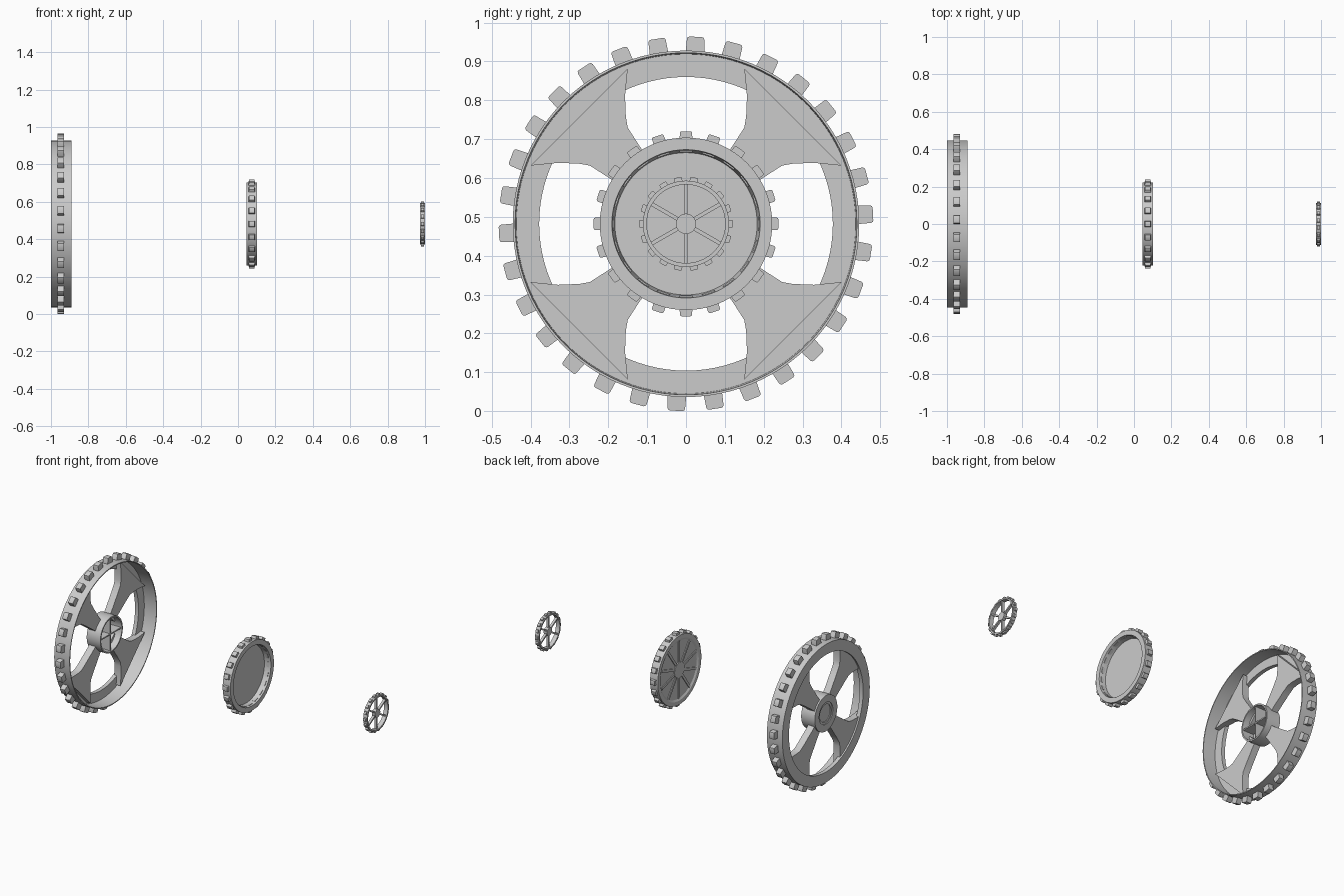
import bpy, bmesh
from math import pi, cos, sin, radians
from mathutils import Matrix, Vector

cube = bpy.data.objects.get("Cube")
if cube:
    bpy.data.objects.remove(cube, do_unlink=True)

CENTRE_Z = 0.482

grey = bpy.data.materials.new("plain_grey")
grey.use_nodes = True
grey.diffuse_color = (0.6, 0.6, 0.6, 1)
grey.node_tree.nodes["Principled BSDF"].inputs["Base Color"].default_value = (0.6, 0.6, 0.6, 1)


def finish(bm, name, x):
    """Turn a bmesh into a named, shaded object on the shared axle line."""
    bmesh.ops.remove_doubles(bm, verts=bm.verts, dist=1e-5)
    bmesh.ops.recalc_face_normals(bm, faces=bm.faces)
    mesh = bpy.data.meshes.new(name)
    bm.to_mesh(mesh)
    bm.free()
    mesh.materials.append(grey)
    ob = bpy.data.objects.new(name, mesh)
    ob.location = (x, 0, CENTRE_Z)
    bpy.context.collection.objects.link(ob)
    bpy.ops.object.select_all(action='DESELECT')
    ob.select_set(True)
    bpy.context.view_layer.objects.active = ob
    bpy.ops.object.shade_smooth_by_angle(angle=radians(30))


def lathe(name, x, profile, steps=72):
    """Spin a closed (radius, x) outline around the x axis."""
    bm = bmesh.new()
    rings = []
    for i in range(steps):
        a = 2 * pi * i / steps
        rings.append([bm.verts.new((px, r * sin(a), r * cos(a))) for r, px in profile])
    n = len(profile)
    for i in range(steps):
        p, q = rings[i], rings[(i + 1) % steps]
        for j in range(n):
            k = (j + 1) % n
            bm.faces.new((p[j], p[k], q[k], q[j]))
    finish(bm, name, x)


def disc(name, x, radius, x0, x1):
    lathe(name, x, [(0, x0), (radius, x0), (radius, x1), (0, x1)])


def treads(name, x, count, r0, r1, width, depth, offset=0.0):
    """Ring of slightly tapered blocks with chamfered outer corners."""
    bm = bmesh.new()
    for i in range(count):
        turn = Matrix.Rotation(-radians(offset) - 2 * pi * i / count, 4, 'X')
        block = bmesh.ops.create_cube(bm, size=1)["verts"]
        top = [v for v in block if v.co.z > 0]
        for v in block:
            taper = 0.93 if v in top else 1.0
            v.co = Vector((v.co.x * depth * taper, v.co.y * width * taper,
                           r1 if v in top else r0))
        corners = [e for e in bm.edges if e.verts[0] in top and e.verts[1] in top
                   and abs(e.verts[0].co.y - e.verts[1].co.y) < width / 10]
        made = bmesh.ops.bevel(bm, geom=corners, offset=width * 0.13, segments=2,
                               profile=0.5, affect='EDGES')["verts"]
        verts = {v for v in block if v.is_valid} | set(made)
        bmesh.ops.transform(bm, matrix=turn, verts=list(verts))
    finish(bm, name, x)


def spokes(name, x, count, half_outline, x0, x1, offset=0.0):
    """Extruded (distance, half width) arms repeated around the axle."""
    bm = bmesh.new()
    outline = half_outline + [(u, -v) for u, v in reversed(half_outline)]
    for i in range(count):
        a = radians(offset) + 2 * pi * i / count
        pts = [(u * sin(a) + v * cos(a), u * cos(a) - v * sin(a)) for u, v in outline]
        face = bm.faces.new([bm.verts.new((x0, y, z)) for y, z in pts])
        ext = bmesh.ops.extrude_face_region(bm, geom=[face], use_keep_orig=True)
        moved = [g for g in ext["geom"] if isinstance(g, bmesh.types.BMVert)]
        bmesh.ops.translate(bm, verts=moved, vec=(x1 - x0, 0, 0))
    finish(bm, name, x)


# Large wheel: thin tyre wall with a flange on its outer side
X = -0.945
lathe("large_rim", X, [(0.446, -0.055), (0.446, 0.055), (0.44, 0.055),
                       (0.437, -0.03), (0.378, -0.03), (0.378, -0.055)], 96)
treads("large_treads", X - 0.003, 30, 0.439, 0.482, 0.048, 0.036, 3)
spokes("large_spokes", X, 4,
       [(0.09, 0.036), (0.14, 0.042), (0.194, 0.052), (0.226, 0.057), (0.281, 0.069),
        (0.304, 0.085), (0.344, 0.122), (0.389, 0.177)], -0.045, 0, 45)
# Open hub with a stepped cap and cross ribs
lathe("large_hub", X, [(0.115, -0.055), (0.115, 0.042), (0.106, 0.042),
                       (0.106, -0.04), (0.056, -0.04), (0.056, -0.05),
                       (0.07, -0.05), (0.07, -0.055)])
disc("large_hub_cap", X, 0.058, -0.045, -0.036)
spokes("large_hub_ribs", X, 4, [(0, 0.004), (0.108, 0.004)], -0.04, 0.035)

# Medium wheel: deep dish on one side, shallow ribs on the other
X = 0.0735
lathe("medium_rim", X, [(0.222, -0.0275), (0.222, 0.0275), (0.191, 0.0275),
                        (0.183, -0.014), (0.183, -0.02), (0.196, -0.0275)])
disc("medium_disc", X, 0.187, -0.021, -0.013)
treads("medium_treads", X, 20, 0.185, 0.238, 0.034, 0.034)
spokes("medium_spokes", X, 10, [(0.03, 0.008), (0.186, 0.008)], -0.026, -0.015)
disc("medium_hub", X, 0.05, -0.0275, -0.015)

# Small wheel: open thin rim with six spokes
X = 0.986
lathe("small_rim", X, [(0.111, -0.014), (0.111, 0.014), (0.101, 0.014), (0.101, -0.014)])
treads("small_treads", X, 18, 0.104, 0.121, 0.021, 0.018, 10)
spokes("small_spokes", X, 6, [(0.01, 0.005), (0.104, 0.005)], -0.008, 0.008)
disc("small_hub", X, 0.026, -0.012, 0.012)
